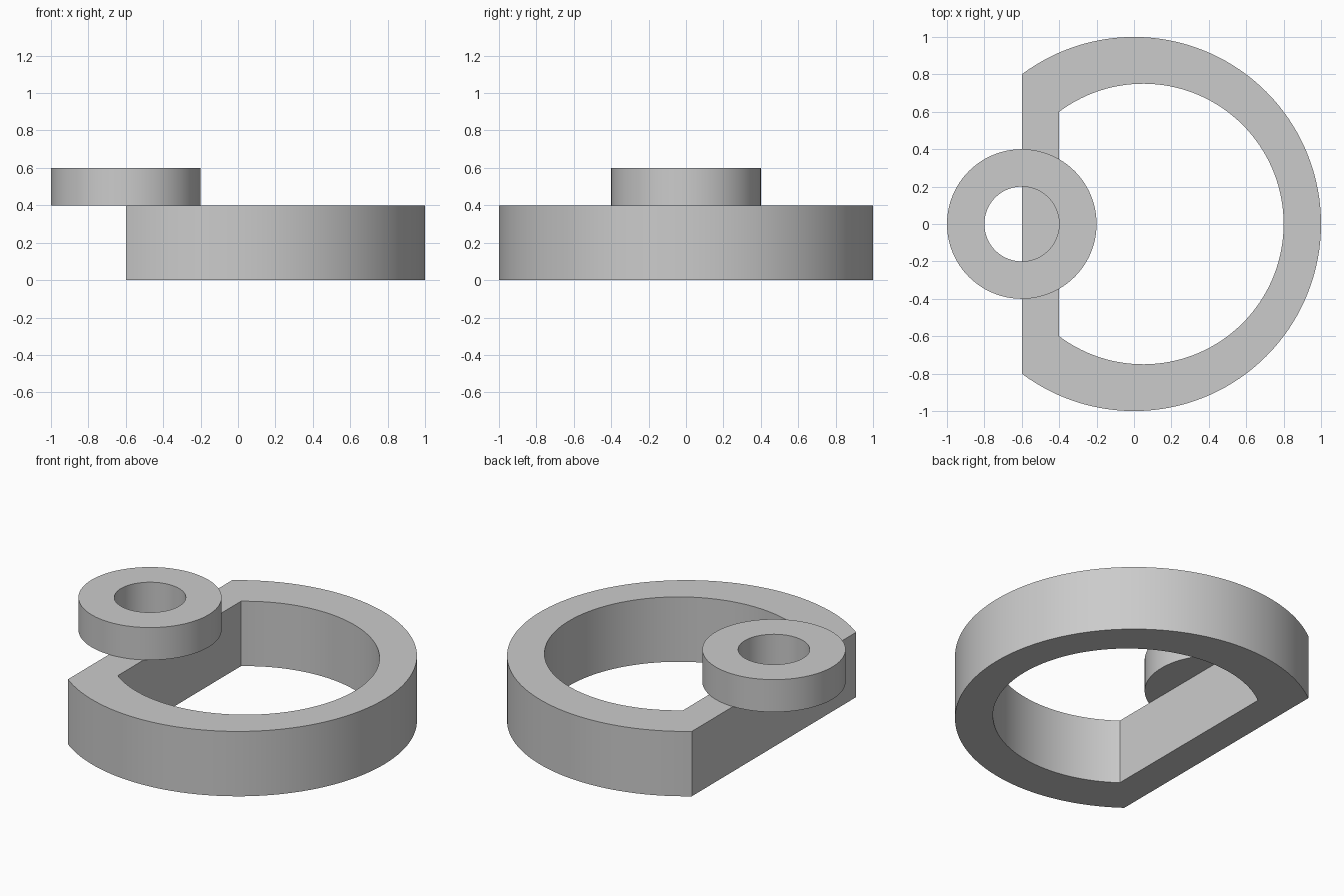
import bpy
import bmesh
from math import acos, cos, sin, pi

if "Cube" in bpy.data.objects:
    bpy.data.objects.remove(bpy.data.objects["Cube"])

grey = bpy.data.materials.new("light grey")
grey.use_nodes = True
colour = (0.6, 0.6, 0.6, 1)
grey.diffuse_color = colour
grey.node_tree.nodes["Principled BSDF"].inputs["Base Color"].default_value = colour


def arc(cx, radius, limit, count, closed):
    """Points from -limit to +limit; a closed arc drops its repeated end."""
    steps = count if closed else count - 1
    angles = [-limit + 2 * limit * i / steps for i in range(count)]
    return [(cx + radius * cos(a), radius * sin(a)) for a in angles]


def hollow_prism(name, outer, inner, bottom, top):
    """Solid wall between two matching outlines."""
    bm = bmesh.new()
    loops = [[bm.verts.new((x, y, z)) for x, y in outline]
             for outline, z in ((outer, bottom), (outer, top), (inner, top), (inner, bottom))]
    n = len(outer)
    for k in range(4):
        a, b = loops[k], loops[(k + 1) % 4]
        for i in range(n):
            j = (i + 1) % n
            bm.faces.new((a[i], a[j], b[j], b[i]))
    bmesh.ops.recalc_face_normals(bm, faces=bm.faces)
    mesh = bpy.data.meshes.new(name)
    bm.to_mesh(mesh)
    bm.free()
    mesh.materials.append(grey)
    obj = bpy.data.objects.new(name, mesh)
    bpy.context.collection.objects.link(obj)
    bpy.ops.object.select_all(action="DESELECT")
    obj.select_set(True)
    bpy.context.view_layer.objects.active = obj
    bpy.ops.object.shade_smooth_by_angle(angle=pi / 6)
    return obj


# Large ring with a straight bar closing its cut side
hollow_prism("flat_sided_ring",
             arc(0, 1, acos(-0.6), 97, False),
             arc(0.05, 0.75, acos(-0.6), 97, False), 0, 0.4)

# Small ring resting on the straight bar
hollow_prism("small_ring",
             arc(-0.6, 0.4, pi, 96, True),
             arc(-0.6, 0.2, pi, 96, True), 0.4, 0.6)
